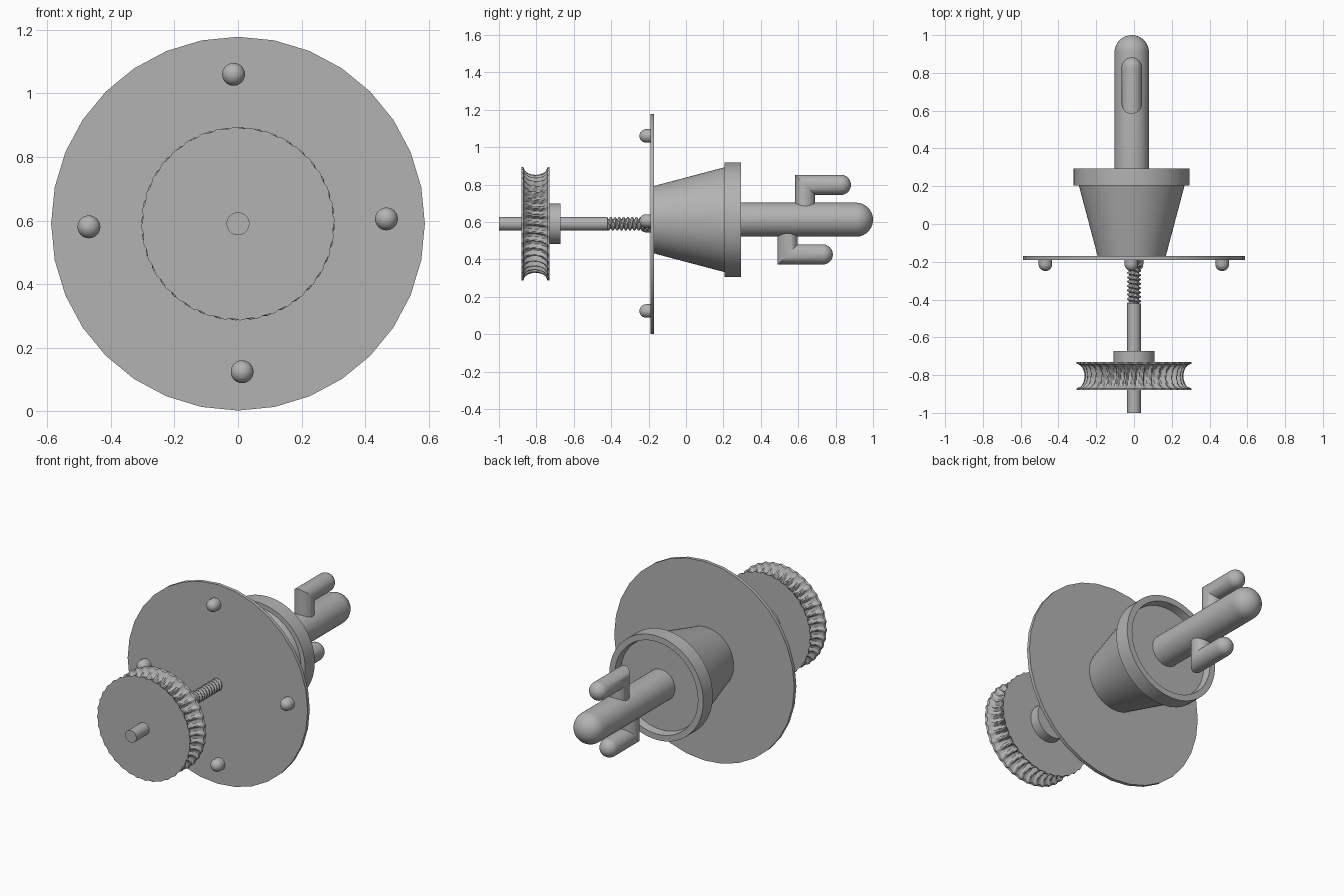
import bpy, bmesh, math
from math import sin, cos, pi, sqrt

cube = bpy.data.objects.get("Cube")
if cube:
    bpy.data.objects.remove(cube, do_unlink=True)

grey = bpy.data.materials.new("plain grey")
grey.use_nodes = True
COLOUR = (0.45, 0.45, 0.45, 1)
grey.diffuse_color = COLOUR
grey.node_tree.nodes["Principled BSDF"].inputs["Base Color"].default_value = COLOUR

AXIS_Z = 0.59            # height of the wheel and plate axis
POT_X, POT_Z = -0.012, 0.612


def skin(name, rings, angle=35):
    """Join a list of equal-length point rings into a closed surface."""
    bm = bmesh.new()
    loops = [[bm.verts.new(p) for p in ring] for ring in rings]
    n = len(loops[0])
    for a, b in zip(loops, loops[1:]):
        for i in range(n):
            j = (i + 1) % n
            bm.faces.new((a[i], a[j], b[j], b[i]))
    bm.faces.new(loops[0])
    bm.faces.new(loops[-1])
    bmesh.ops.remove_doubles(bm, verts=bm.verts, dist=1e-5)
    bmesh.ops.recalc_face_normals(bm, faces=bm.faces)
    mesh = bpy.data.meshes.new(name)
    bm.to_mesh(mesh)
    bm.free()
    mesh.materials.append(grey)
    obj = bpy.data.objects.new(name, mesh)
    bpy.context.collection.objects.link(obj)
    bpy.ops.object.select_all(action='DESELECT')
    obj.select_set(True)
    bpy.context.view_layer.objects.active = obj
    bpy.ops.object.shade_smooth_by_angle(angle=math.radians(angle))
    return obj


def ring(x, z, y, radius, n):
    """Circle facing along y; radius may be a function of the angle."""
    pts = []
    for i in range(n):
        a = 2 * pi * i / n
        r = radius(a) if callable(radius) else radius
        pts.append((x + r * cos(a), y, z + r * sin(a)))
    return pts


def lathe(name, x, z, profile, n=48):
    return skin(name, [ring(x, z, y, r, n) for r, y in profile])


def dome(r, y, direction, steps=10):
    """Profile of a half sphere starting at y."""
    arc = [pi / 2 * i / steps for i in range(steps + 1)]
    return [(max(r * cos(a), 1e-7), y + direction * r * sin(a)) for a in arc]


# Thin round plate with four domed studs
lathe("plate", 0, AXIS_Z, [(0.588, -0.19), (0.588, -0.17)], 32)
studs = {"top": (-0.014, 1.06), "left": (0.467, 0.605),
         "right": (-0.469, 0.58), "bottom": (0.013, 0.124)}
for side, (x, z) in studs.items():
    lathe("stud_" + side, x, z, [(0.036, -0.18)] + dome(0.036, -0.213, -1), 24)

# Flower pot with rim and recessed soil
lathe("pot", POT_X, POT_Z, [
    (0.18, -0.172), (0.28, 0.205), (0.307, 0.205), (0.307, 0.295),
    (0.272, 0.295), (0.265, 0.25)], 64)

# Cactus trunk and two elbow arms
lathe("cactus_trunk", POT_X, POT_Z, [(0.091, 0.24)] + dome(0.091, 0.909, 1))


def arm(name, y0, z_mid, tip, up, r=0.054, n=32):
    """Rises from the trunk, turns at a mitred corner and ends in a dome."""
    turn = [2 * pi * i / n for i in range(n)]
    rings = [[(POT_X + r * cos(a), y0 + r * sin(a), POT_Z) for a in turn],
             [(POT_X + r * cos(a), y0 + r * sin(a), z_mid - up * r * sin(a)) for a in turn]]
    for q, y in dome(r, tip - r, 1):
        rings.append([(POT_X + q * cos(a), y, z_mid - up * q * sin(a)) for a in turn])
    skin(name, rings)


arm("cactus_upper_arm", 0.637, 0.798, 0.882, 1)
arm("cactus_lower_arm", 0.543, 0.426, 0.785, -1)

# Shaft and wheel hub
lathe("shaft", 0, AXIS_Z, [(0.036, -1.0), (0.036, -0.42)], 32)
lathe("hub", 0, AXIS_Z, [(0.108, -0.74), (0.108, -0.672)])

# Threaded worm between the shaft and the plate
PITCH, START, END = 0.023, -0.42, -0.18
STEPS = 120


def thread_radius(y):
    def radius(a):
        phase = ((y - START) / PITCH - a / (2 * pi)) % 1
        ridge = min(1, max(0, 1.6 - 4 * abs(phase - 0.5)))
        return 0.026 + 0.010 * ridge
    return radius


worm = []
for k in range(STEPS + 1):
    y = START + (END - START) * k / STEPS
    worm.append(ring(0, AXIS_Z, y, thread_radius(y), 24))
skin("worm_thread", worm)

# Worm wheel: hollow throat cut by slanted teeth
TEETH, SAMPLES, MID_Y, HALF = 36, 10, -0.805, 0.075


def wheel_radius(t):
    throat = 0.304 - 0.042 * sqrt(max(0, 1 - (t / 0.86) ** 2))
    depth = 0.004 + 0.024 * (1 - t * t)

    def radius(a):
        phase = (a * TEETH / (2 * pi) + 0.18 * t) % 1
        groove = min(1, max(0, 2.0 - 5 * abs(phase - 0.5)))
        return throat - depth * groove
    return radius


ROWS = 18
wheel = []
for k in range(ROWS + 1):
    t = -cos(pi * k / ROWS)
    wheel.append(ring(0, AXIS_Z, MID_Y + HALF * t, wheel_radius(t), TEETH * SAMPLES))
skin("worm_wheel", wheel)
